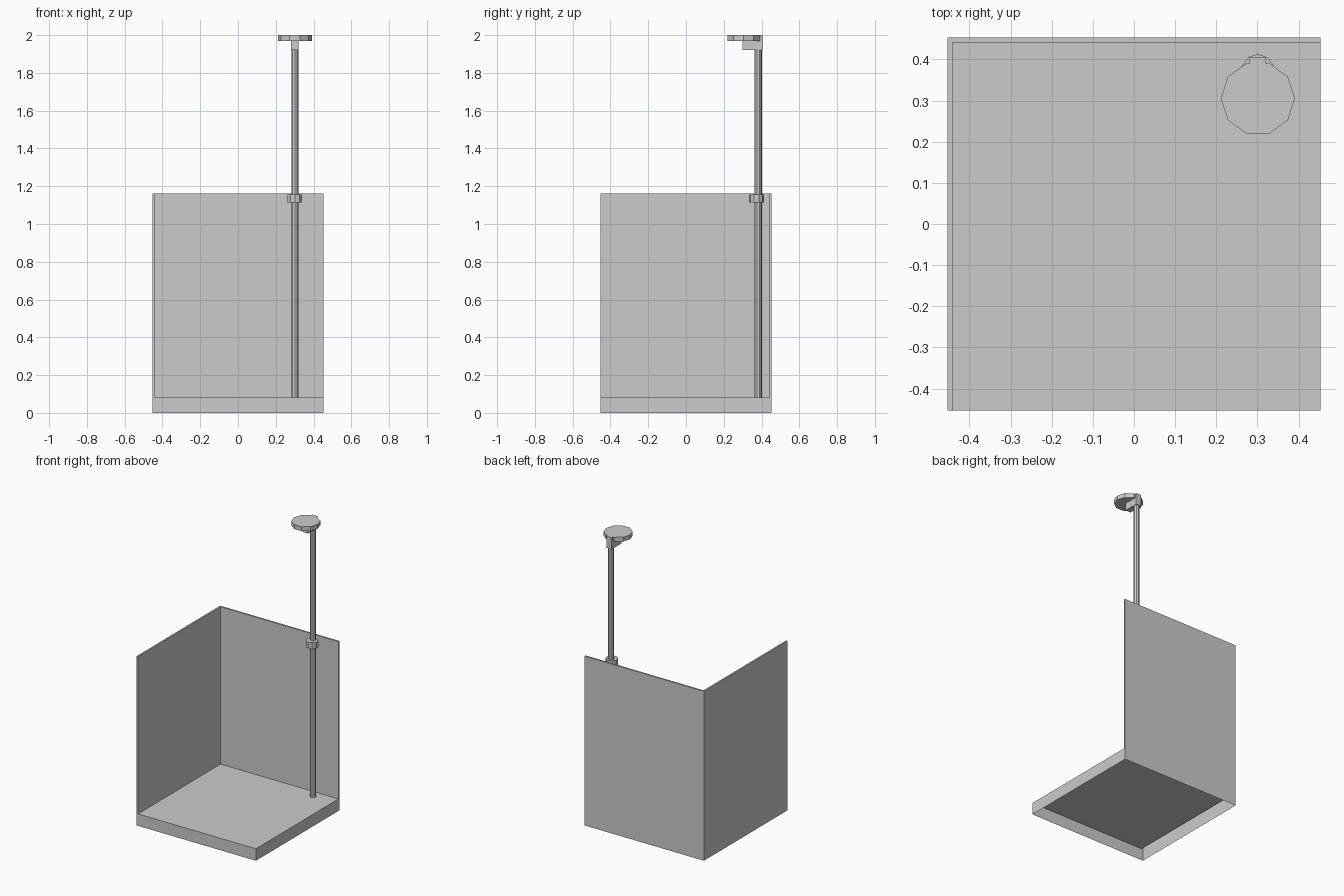
import bpy, bmesh, math

if "Cube" in bpy.data.objects:
    bpy.data.objects.remove(bpy.data.objects["Cube"])

H = 0.453          # half width of the tray
T = 0.012          # wall thickness
FLOOR, WALL = 0.082, 1.161
PX = 0.301         # x position of the pole


def finish(bm, name):
    bmesh.ops.recalc_face_normals(bm, faces=bm.faces[:])
    me = bpy.data.meshes.new(name)
    bm.to_mesh(me)
    bm.free()
    ob = bpy.data.objects.new(name, me)
    bpy.context.collection.objects.link(ob)
    return ob


def extrude_profile(name, pts, vec):
    """Closed prism: polygon pts swept along vec."""
    bm = bmesh.new()
    face = bm.faces.new([bm.verts.new(p) for p in pts])
    top = bmesh.ops.extrude_face_region(bm, geom=[face], use_keep_orig=True)["geom"]
    bmesh.ops.translate(bm, vec=vec, verts=[v for v in top if isinstance(v, bmesh.types.BMVert)])
    return finish(bm, name)


def decagon(name, x, y, r, z0, z1, turn=0.0):
    pts = [(x + r * math.cos(turn + i * math.tau / 10),
            y + r * math.sin(turn + i * math.tau / 10), z0) for i in range(10)]
    return extrude_profile(name, pts, (0, 0, z1 - z0))


# Shower tray (open underneath) with an L-shaped pair of walls raised from its rim
bm = bmesh.new()
L, B = -H + T, H - T
a, b, c, d, e, f, g = [bm.verts.new((x, y, FLOOR)) for x, y in (
    (-H, -H), (L, -H), (H, -H), (H, B), (H, H), (-H, H), (L, B))]
bm.faces.new((b, c, d, g))
rim = bm.faces.new((a, b, g, d, e, f))
top = bmesh.ops.extrude_face_region(bm, geom=[rim])["geom"]
bmesh.ops.translate(bm, vec=(0, 0, WALL - FLOOR),
                    verts=[v for v in top if isinstance(v, bmesh.types.BMVert)])
if rim.is_valid:
    bm.faces.remove(rim)
skirt = [ed for ed in bm.edges if ed.is_boundary]
low = bmesh.ops.extrude_edge_only(bm, edges=skirt)["geom"]
bmesh.ops.translate(bm, vec=(0, 0, -FLOOR),
                    verts=[v for v in low if isinstance(v, bmesh.types.BMVert)])
finish(bm, "tray_and_walls")

# Riser pole and its collar
decagon("riser_pole", PX, 0.382, 0.02, FLOOR, 1.925, math.pi / 2)
decagon("pole_collar", PX, 0.373, 0.04, 1.114, 1.157, math.pi / 2)

# Shower head and the stepped arm that carries it
decagon("shower_head", PX, 0.305, 0.09, 1.97, 2.0)
arm = [(0.30, 1.92), (0.404, 1.92), (0.404, 2.0), (0.39, 2.0), (0.39, 1.97), (0.30, 1.97)]
extrude_profile("head_arm", [(PX - 0.02, y, z) for y, z in arm], (0.04, 0, 0))
